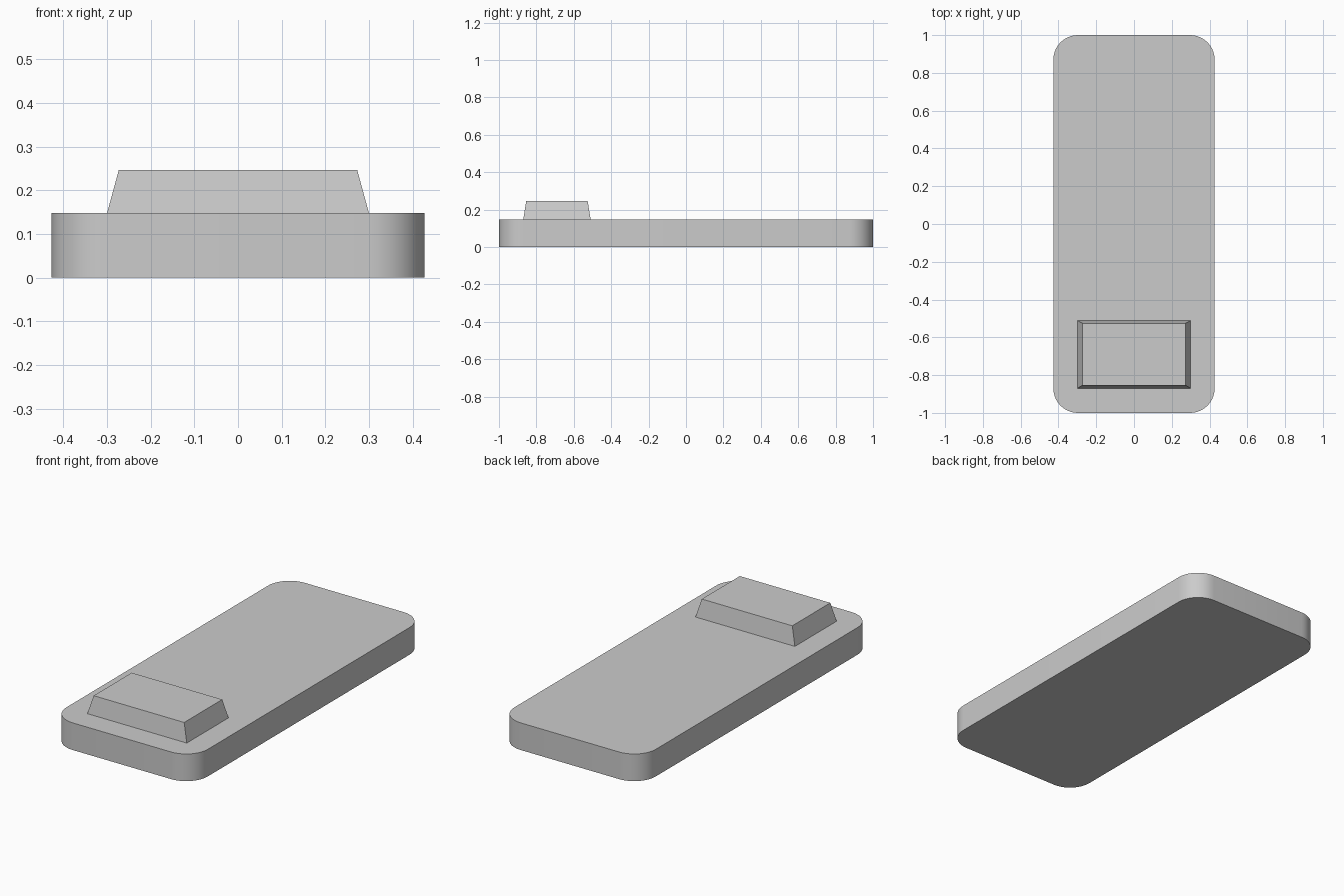
import bpy, bmesh
from math import sin, cos, pi, radians

if "Cube" in bpy.data.objects:
    bpy.data.objects.remove(bpy.data.objects["Cube"])


def loft(name, lower, upper):
    """Closed solid between two matching rings of points."""
    bm = bmesh.new()
    a = [bm.verts.new(p) for p in lower]
    b = [bm.verts.new(p) for p in upper]
    n = len(a)
    bm.faces.new(a[::-1])
    bm.faces.new(b)
    for i in range(n):
        j = (i + 1) % n
        bm.faces.new((a[i], a[j], b[j], b[i]))
    mesh = bpy.data.meshes.new(name)
    bm.to_mesh(mesh)
    bm.free()
    obj = bpy.data.objects.new(name, mesh)
    bpy.context.collection.objects.link(obj)
    return obj


def rounded_ring(hx, hy, r, z, steps=10):
    ring = []
    for k, (sx, sy) in enumerate([(1, 1), (-1, 1), (-1, -1), (1, -1)]):
        for i in range(steps + 1):
            t = (k + i / steps) * pi / 2
            ring.append((sx * (hx - r) + r * cos(t), sy * (hy - r) + r * sin(t), z))
    return ring


def rect_ring(hx, y0, y1, z):
    return [(-hx, y0, z), (hx, y0, z), (hx, y1, z), (-hx, y1, z)]


# Flat body with rounded corners
body = loft("body", rounded_ring(0.427, 1, 0.13, 0), rounded_ring(0.427, 1, 0.13, 0.148))
bpy.context.view_layer.objects.active = body
body.select_set(True)
bpy.ops.object.shade_smooth_by_angle(angle=radians(30))

# Tapered raised block near the front end
loft("raised_block", rect_ring(0.3, -0.87, -0.51, 0.148), rect_ring(0.273, -0.854, -0.526, 0.247))
